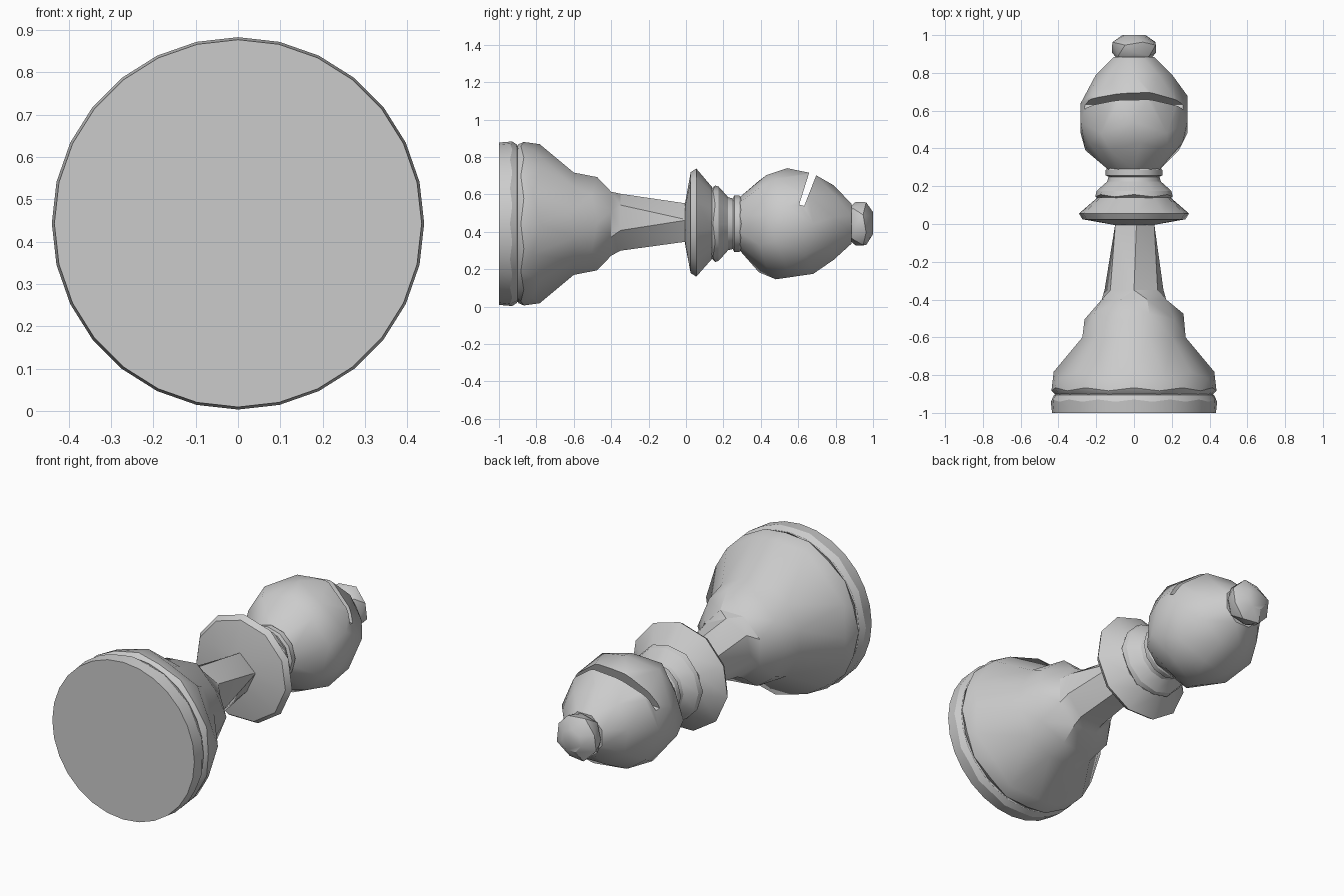
import bpy, bmesh, math

if "Cube" in bpy.data.objects:
    bpy.data.objects.remove(bpy.data.objects["Cube"])

CZ = 0.443  # height of the long axis; the piece lies along y

grey = bpy.data.materials.new("light_grey")
grey.diffuse_color = (0.6, 0.6, 0.6, 1)
grey.use_nodes = True
grey.node_tree.nodes["Principled BSDF"].inputs["Base Color"].default_value = grey.diffuse_color


def make_object(name, bm):
    bmesh.ops.recalc_face_normals(bm, faces=bm.faces)
    mesh = bpy.data.meshes.new(name)
    bm.to_mesh(mesh)
    bm.free()
    mesh.materials.append(grey)
    obj = bpy.data.objects.new(name, mesh)
    bpy.context.collection.objects.link(obj)
    return obj


def shade(obj, angle=32):
    bpy.ops.object.select_all(action='DESELECT')
    obj.select_set(True)
    bpy.context.view_layer.objects.active = obj
    bpy.ops.object.shade_smooth_by_angle(angle=math.radians(angle))


def turned(name, rings):
    """Loft rings (y, radius, sides, turn, zigzag); side counts may differ."""
    bm = bmesh.new()
    loops = []
    for y, r, n, turn, zig in rings:
        loop = []
        for i in range(n):
            a = 2 * math.pi * (i + turn) / n
            v = bm.verts.new((r * math.sin(a), y + zig * (-1) ** i, CZ + r * math.cos(a)))
            loop.append((a, v))
        loops.append(loop)
    for lo, hi in zip(loops, loops[1:]):
        # walk round both rings, always stepping on the one that lags behind
        n, m, i, j = len(lo), len(hi), 0, 0
        while i < n or j < m:
            a_next = lo[0][0] + 2 * math.pi * (i + 1) / n
            b_next = hi[0][0] + 2 * math.pi * (j + 1) / m
            p, q = lo[i % n][1], hi[j % m][1]
            if i < n and j < m and abs(a_next - b_next) < 1e-4:
                bm.faces.new((p, lo[(i + 1) % n][1], hi[(j + 1) % m][1], q))
                i, j = i + 1, j + 1
            elif j >= m or (i < n and a_next < b_next):
                bm.faces.new((p, lo[(i + 1) % n][1], q))
                i += 1
            else:
                bm.faces.new((p, hi[(j + 1) % m][1], q))
                j += 1
    for loop in (loops[0], loops[-1]):
        bm.faces.new([v for _, v in loop])
    return make_object(name, bm)


# Round foot plate
shade(turned("foot", [
    (-1.0, 0.434, 28, 0, 0), (-0.935, 0.440, 28, 0, 0.006),
    (-0.905, 0.424, 28, 0, 0), (-0.895, 0.405, 28, 0, 0)]))

# Flared body running up into a slim faceted stem
shade(turned("body", [
    (-0.91, 0.405, 20, 0, 0), (-0.895, 0.425, 20, 0, 0),
    (-0.875, 0.437, 20, 0, 0.008), (-0.80, 0.425, 16, 0, 0.018),
    (-0.60, 0.283, 12, 0.5, 0), (-0.49, 0.262, 10, 0.5, 0.015),
    (-0.40, 0.185, 8, 0.5, 0), (-0.35, 0.160, 7, 0, 0),
    (0.01, 0.108, 5, 0.1, 0)]))

# Wide collar
shade(turned("collar", [
    (-0.005, 0.11, 10, 0, 0), (0.025, 0.275, 11, 0, 0),
    (0.055, 0.295, 11, 0, 0), (0.14, 0.195, 11, 0, 0)]))

# Stacked neck rings
shade(turned("neck", [
    (0.13, 0.180, 12, 0, 0), (0.15, 0.205, 12, 0, 0.006),
    (0.175, 0.198, 12, 0, 0), (0.225, 0.142, 12, 0, 0),
    (0.25, 0.135, 12, 0, 0), (0.258, 0.150, 12, 0, 0),
    (0.285, 0.150, 12, 0, 0), (0.30, 0.140, 12, 0, 0)]))

# Faceted head
head = turned("head", [
    (0.285, 0.140, 10, 0, 0), (0.41, 0.262, 10, 0.2, 0.02),
    (0.51, 0.297, 10, 0, 0.03), (0.66, 0.282, 10, 0.5, 0.02),
    (0.79, 0.205, 9, 0, 0), (0.885, 0.115, 8, 0.5, 0)])

# Slanted slot cut across the upper side of the head
profile = [(0.605, 0.545), (0.632, 0.538), (0.735, 0.80), (0.685, 0.80)]
bm = bmesh.new()
sides = [[bm.verts.new((x, y, z)) for y, z in profile] for x in (-0.5, 0.5)]
bm.faces.new(sides[0])
bm.faces.new(sides[1])
for k in range(4):
    n = (k + 1) % 4
    bm.faces.new((sides[0][k], sides[0][n], sides[1][n], sides[1][k]))
cutter = make_object("slot_cutter", bm)
cutter.hide_render = True
cut = head.modifiers.new("slot", 'BOOLEAN')
cut.operation = 'DIFFERENCE'
cut.solver = 'EXACT'
cut.object = cutter
graph = bpy.context.evaluated_depsgraph_get()
cut_mesh = bpy.data.meshes.new_from_object(head.evaluated_get(graph))
head.modifiers.clear()
head.data = cut_mesh
bpy.data.objects.remove(cutter)
shade(head)

# Small finial knob
shade(turned("finial", [
    (0.87, 0.085, 8, 0, 0), (0.90, 0.117, 8, 0, 0.008),
    (0.955, 0.124, 8, 0.5, 0.008), (1.0, 0.062, 7, 0, 0)]))
